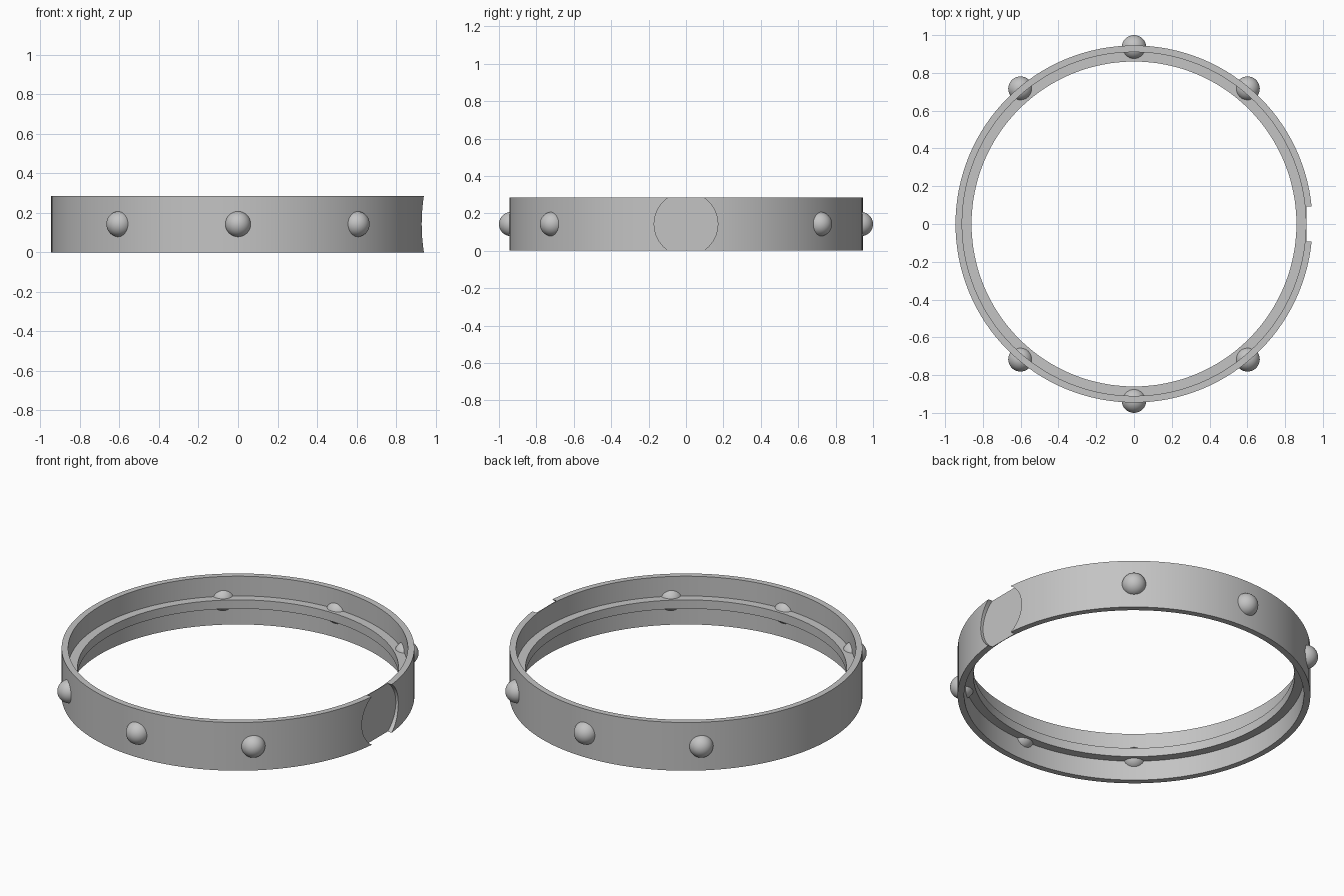
import bpy, bmesh
from math import pi, radians, cos, sin
from mathutils import Matrix

if "Cube" in bpy.data.objects:
    bpy.data.objects.remove(bpy.data.objects["Cube"])

HEIGHT = 0.285
MID = HEIGHT / 2
OUTER, WALL, LIP = 0.945, 0.91, 0.86
LIP_HALF = 0.026
SEGMENTS = 128

grey = bpy.data.materials.new("plain grey")
grey.use_nodes = True
colour = (0.55, 0.55, 0.55, 1)
grey.diffuse_color = colour
grey.node_tree.nodes["Principled BSDF"].inputs["Base Color"].default_value = colour


def make_object(name, bm):
    bmesh.ops.recalc_face_normals(bm, faces=bm.faces)
    mesh = bpy.data.meshes.new(name)
    bm.to_mesh(mesh)
    bm.free()
    mesh.materials.append(grey)
    obj = bpy.data.objects.new(name, mesh)
    bpy.context.collection.objects.link(obj)
    return obj


def activate(obj):
    bpy.ops.object.select_all(action='DESELECT')
    obj.select_set(True)
    bpy.context.view_layer.objects.active = obj


# Band: wall profile with an inner lip, turned around z
profile = [(OUTER, 0), (OUTER, HEIGHT), (WALL, HEIGHT), (WALL, MID + LIP_HALF),
           (LIP, MID + LIP_HALF), (LIP, MID - LIP_HALF), (WALL, MID - LIP_HALF), (WALL, 0)]
bm = bmesh.new()
rings = []
for i in range(SEGMENTS):
    a = 2 * pi * i / SEGMENTS
    rings.append([bm.verts.new((r * cos(a), r * sin(a), z)) for r, z in profile])
for i, ring in enumerate(rings):
    following = rings[(i + 1) % SEGMENTS]
    for j in range(len(profile)):
        k = (j + 1) % len(profile)
        bm.faces.new((ring[j], following[j], following[k], ring[k]))
band = make_object("band", bm)

# Round flat-bottomed recess on the left side
bm = bmesh.new()
bmesh.ops.create_cone(bm, cap_ends=True, segments=96, radius1=0.17, radius2=0.17, depth=0.2,
                      matrix=Matrix.Translation((1.013, 0, MID)) @ Matrix.Rotation(pi / 2, 4, 'Y'))
cutter = make_object("recess_cutter", bm)
cutter.hide_render = True
cut = band.modifiers.new("recess", 'BOOLEAN')
cut.operation = 'DIFFERENCE'
cut.solver = 'EXACT'
cut.object = cutter
activate(band)
bpy.ops.object.modifier_apply(modifier=cut.name)
bpy.data.objects.remove(cutter)
bpy.ops.object.shade_smooth_by_angle(angle=radians(25))

# Ball studs: three at the front, three at the back
for side, sign in (("front", -1), ("back", 1)):
    for place, angle in (("left", 50), ("middle", 90), ("right", 130)):
        a = radians(angle) * sign
        bm = bmesh.new()
        bmesh.ops.create_uvsphere(bm, u_segments=32, v_segments=20, radius=0.065,
                                  matrix=Matrix.Translation((0.935 * cos(a), 0.935 * sin(a), MID)))
        stud = make_object(f"{side}_{place}_stud", bm)
        activate(stud)
        bpy.ops.object.shade_smooth_by_angle(angle=radians(30))
